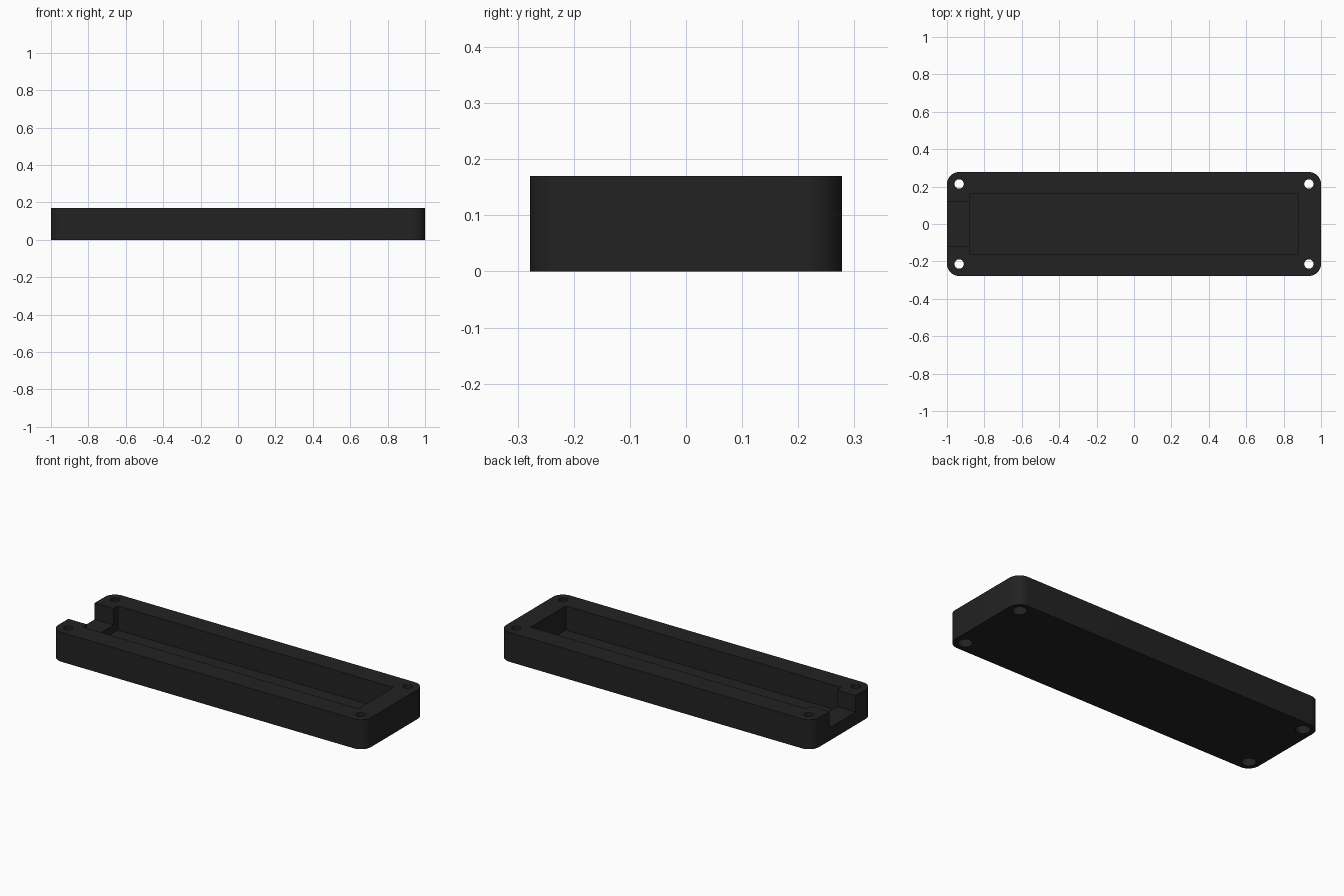
import bpy, bmesh, math

if "Cube" in bpy.data.objects:
    bpy.data.objects.remove(bpy.data.objects["Cube"])

LX, LY, H = 1.0, 0.278, 0.17      # half length, half width, height
R = 0.065                         # corner radius

black = bpy.data.materials.new("matte_black")
black.diffuse_color = (0.016, 0.016, 0.016, 1)
black.use_nodes = True
black.node_tree.nodes["Principled BSDF"].inputs["Base Color"].default_value = black.diffuse_color


def prism(name, outline, z0, z1):
    """Extrude a flat outline between two heights."""
    bm = bmesh.new()
    face = bm.faces.new([bm.verts.new((x, y, z0)) for x, y in outline])
    new = bmesh.ops.extrude_face_region(bm, geom=[face])["geom"]
    bmesh.ops.translate(bm, vec=(0, 0, z1 - z0),
                        verts=[v for v in new if isinstance(v, bmesh.types.BMVert)])
    bmesh.ops.recalc_face_normals(bm, faces=bm.faces)
    me = bpy.data.meshes.new(name)
    bm.to_mesh(me)
    bm.free()
    me.materials.append(black)
    ob = bpy.data.objects.new(name, me)
    bpy.context.collection.objects.link(ob)
    return ob


def arc(cx, cy, r, start, end, n):
    return [(cx + r * math.cos(start + (end - start) * i / n),
             cy + r * math.sin(start + (end - start) * i / n)) for i in range(n + 1)]


def rect(x0, x1, y0, y1):
    return [(x0, y0), (x1, y0), (x1, y1), (x0, y1)]


# Rounded block
outline = []
for i, (sx, sy) in enumerate([(1, 1), (-1, 1), (-1, -1), (1, -1)]):
    a = i * math.pi / 2
    outline += arc(sx * (LX - R), sy * (LY - R), R, a, a + math.pi / 2, 12)
tray = prism("tray", outline, 0, H)

# Main pocket and the cable notch in the left end
cutters = [prism("pocket_cutter", rect(-0.88, 0.88, -0.16, 0.16), 0.03, H + 0.1),
           prism("notch_cutter", rect(-1.1, -0.8, -0.12, 0.12), 0.075, H + 0.1)]

# Screw holes with wider recesses underneath
for sx in (-1, 1):
    for sy in (-1, 1):
        for name, r, z0, z1 in (("screw_hole_cutter", 0.025, -0.1, H + 0.1),
                                ("screw_head_cutter", 0.038, -0.1, 0.05)):
            circle = arc(sx * 0.935, sy * 0.214, r, 0, math.tau, 32)[:-1]
            cutters.append(prism(name, circle, z0, z1))

bpy.context.view_layer.objects.active = tray
tray.select_set(True)
for c in cutters:
    mod = tray.modifiers.new("cut", "BOOLEAN")
    mod.operation = "DIFFERENCE"
    mod.solver = "EXACT"
    mod.object = c
    bpy.ops.object.modifier_apply(modifier=mod.name)
for c in cutters:
    bpy.data.objects.remove(c, do_unlink=True)

bpy.ops.object.shade_smooth_by_angle(angle=math.radians(30))
